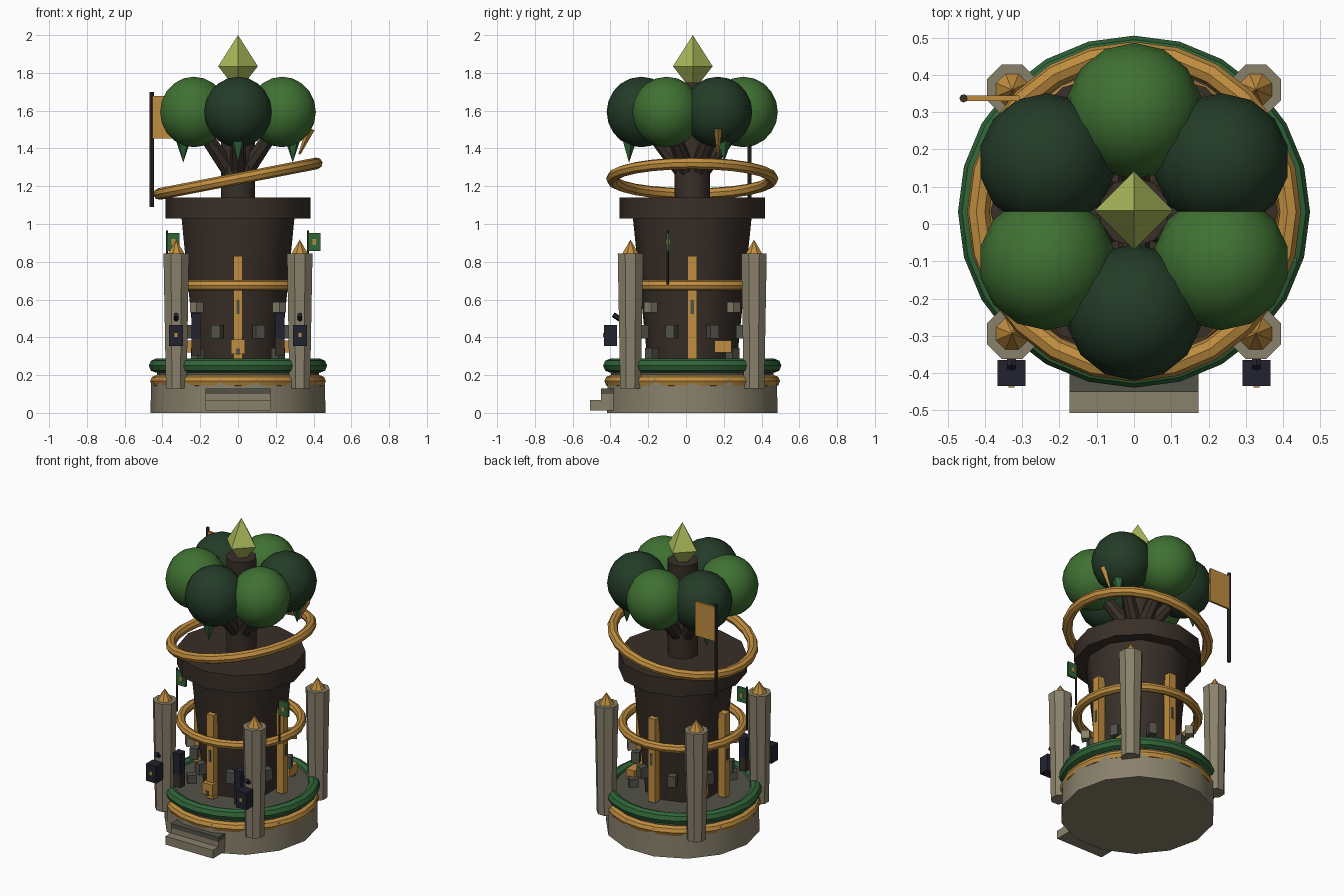
import bpy, math
from mathutils import Vector

if "Cube" in bpy.data.objects:
    bpy.data.objects.remove(bpy.data.objects["Cube"])

CY = 0.033  # tower axis in y


def mat(name, r, g, b):
    m = bpy.data.materials.new(name)
    m.diffuse_color = (r, g, b, 1)
    m.use_nodes = True
    m.node_tree.nodes["Principled BSDF"].inputs["Base Color"].default_value = m.diffuse_color
    return m


STONE = mat("stone", .25, .22, .15)
SLATE = mat("dark_stone", .085, .083, .065)
GOLD = mat("gold", .53, .27, .05)
BARK = mat("bark", .040, .028, .021)
LEAF = mat("leaf_green", .050, .165, .032)
DARK = mat("dark_leaf", .017, .044, .021)
MOSS = mat("moss_green", .030, .130, .040)
LIME = mat("lime_crystal", .40, .48, .10)
NAVY = mat("navy_iron", .016, .016, .030)


def finish(name, m, smooth=True):
    o = bpy.context.object
    o.name = name
    o.data.materials.append(m)
    if smooth:
        bpy.ops.object.shade_smooth_by_angle(angle=math.radians(37))
    return o


def cyl(name, m, x, y, z0, z1, r0, r1, n=12, turn=0, smooth=True):
    bpy.ops.mesh.primitive_cone_add(vertices=n, radius1=r0, radius2=r1, depth=z1 - z0,
                                    location=(x, y, (z0 + z1) / 2), rotation=(0, 0, turn))
    return finish(name, m, smooth)


def rod(name, m, a, b, r0, r1, n=8):
    a, b = Vector(a), Vector(b)
    bpy.ops.mesh.primitive_cone_add(vertices=n, radius1=r0, radius2=r1, depth=(b - a).length,
                                    location=(a + b) / 2,
                                    rotation=(b - a).to_track_quat('Z', 'Y').to_euler())
    return finish(name, m)


def box(name, m, c, s, turn=0):
    bpy.ops.mesh.primitive_cube_add(size=1, location=c, rotation=(0, 0, turn))
    bpy.context.object.scale = s
    return finish(name, m, False)


def ring(name, m, z, major, minor, tilt=0):
    bpy.ops.mesh.primitive_torus_add(major_segments=24, minor_segments=8, major_radius=major,
                                     minor_radius=minor, location=(0, CY, z), rotation=(0, tilt, 0))
    return finish(name, m)


def polar(r, deg):
    a = math.radians(deg)
    return r * math.cos(a), CY + r * math.sin(a)


# stone base, floor and entry steps
cyl("base", STONE, 0, CY, 0, .18, .463, .46, 14, math.pi / 2)
cyl("floor", SLATE, 0, CY, .17, .265, .43, .43, 24)
ring("base_gold_ring", GOLD, .168, .433, .032)
ring("hedge_ring", MOSS, .25, .435, .037)
box("lower_step", STONE, (0, -.445, .04), (.345, .124, .055))
box("upper_step", STONE, (0, -.41, .083), (.345, .08, .034))
box("step_tread", SLATE, (0, -.405, .115), (.345, .09, .03))

# tower body, cap and tree trunk
cyl("tower_body", BARK, 0, CY, .26, 1.04, .235, .315, 10)
cyl("tower_cap", BARK, 0, CY, 1.028, 1.14, .385, .385, 12)
cyl("tree_trunk", BARK, 0, CY, 1.13, 1.75, .094, .094, 10)
ring("tower_gold_ring", GOLD, .675, .362, .028)
ring("tilted_halo_ring", GOLD, 1.24, .425, .031, math.radians(-11))

# corner pillars with gold finials
for sx in (-1, 1):
    for sy in (-1, 1):
        x, y = sx * .327, CY + sy * .327
        cyl("pillar", STONE, x, y, .13, .845, .059, .073, 8, math.pi / 8)
        cyl("pillar_finial", GOLD, x, y, .845, .917, .046, 0, 8, math.pi / 8)

# gold planks with slate insets, on four sides
for d in (0, 90, 180, 270):
    t = math.radians(d)
    x, y = polar(.30, d)
    box("plank", GOLD, (x, y, .555), (.05, .05, .55), t)
    x, y = polar(.325, d)
    box("plank_inset", SLATE, (x, y, .56), (.009, .017, .075), t)

# bricks sticking out of the tower
for d in range(0, 360, 45):
    x, y = polar(.285, d + 22.5)
    box("middle_brick", SLATE, (x, y, .43), (.05, .05, .072), math.radians(d + 22.5))
for d in (45, 135, 225, 315):
    x, y = polar(.31, d)
    box("upper_brick", STONE, (x, y, .56), (.05, .05, .055), math.radians(d))
    x, y = polar(.30, d)
    box("lower_brick", SLATE, (x, y, .315), (.055, .05, .055), math.radians(d))

# gold crates
box("front_crate", GOLD, (0, -.29, .35), (.075, .06, .075))
box("front_crate_latch", SLATE, (0, -.322, .325), (.02, .008, .03))
box("side_crate", GOLD, (.24, .195, .352), (.06, .09, .062))
box("left_crate", GOLD, (-.24, .195, .352), (.06, .09, .062))

# lanterns on the front pillars, and posts by the door
for sx in (-1, 1):
    x = sx * .328
    box("lantern", NAVY, (x, -.4, .41), (.075, .07, .112))
    box("lantern_light", GOLD, (x, -.436, .413), (.016, .006, .022))
    rod("lantern_hook", NAVY, (x, -.34, .49), (x, -.385, .52), .014, .014, 6)
    box("post", BARK, (sx * .22, -.295, .355), (.05, .05, .1))
    box("post_lamp", NAVY, (sx * .222, -.295, .46), (.048, .055, .14))

# small pennants on the gold ring
for x in (-.375, .37):
    cyl("pennant_pole", BARK, x, -.097, .68, .965, .006, .006, 6)
    box("pennant", MOSS, (x + .034, -.097, .905), (.064, .014, .095))
    box("pennant_emblem", GOLD, (x + .034, -.097, .905), (.02, .022, .03))

# large banner at the back left
cyl("banner_pole", BARK, -.457, .337, 1.09, 1.70, .011, .011, 8)
box("banner", GOLD, (-.38, .337, 1.565), (.145, .014, .225))

# canopy: six foliage balls on branches
for i in range(6):
    d = 30 + 60 * i
    x, y = polar(.27, d)
    bpy.ops.mesh.primitive_uv_sphere_add(segments=14, ring_count=10, radius=.183, location=(x, y, 1.593))
    bpy.context.object.scale.z = 1.02
    finish("foliage", DARK if i % 2 == 0 else LEAF)
    bx, by = polar(.05, d)
    rod("branch", BARK, (bx, by, 1.28), (x, y, 1.56), .045, .035)

# hanging leaves and a small gold charm
for d in (30, 150, 270):
    x, y = polar(.335, d)
    cyl("hanging_leaf", MOSS, x, y, 1.325, 1.455, 0, .045, 5, smooth=False)
rod("gold_charm", GOLD, (.385, .17, 1.505), (.325, .17, 1.37), .022, .006, 4)

# crystal on top
cyl("crystal_top", LIME, 0, CY + .003, 1.835, 2.0, .105, 0, 4, smooth=False)
cyl("crystal_bottom", LIME, 0, CY + .003, 1.70, 1.835, 0, .105, 4, smooth=False)
